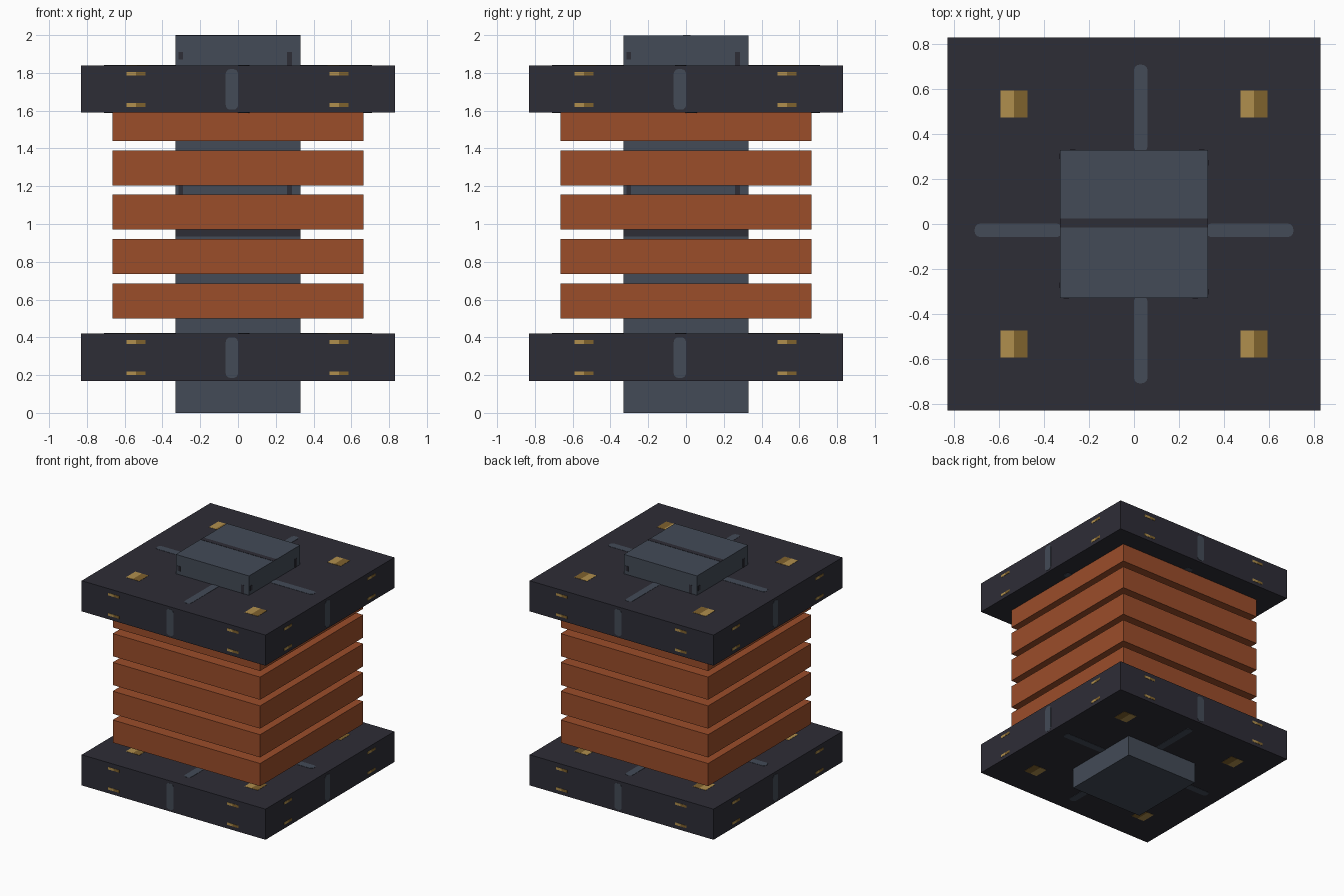
import bpy, bmesh, math
from mathutils import Matrix, Vector

cube = bpy.data.objects.get("Cube")
if cube:
    bpy.data.objects.remove(cube, do_unlink=True)


def material(name, rgb):
    m = bpy.data.materials.new(name)
    m.use_nodes = True
    m.diffuse_color = (*rgb, 1)
    m.node_tree.nodes["Principled BSDF"].inputs["Base Color"].default_value = (*rgb, 1)
    return m


IRON = material("dark iron", (0.027, 0.026, 0.037))
STEEL = material("blue grey steel", (0.056, 0.070, 0.095))
COPPER = material("copper", (0.328, 0.074, 0.023))
BRASS = material("light brass", (0.434, 0.275, 0.074))
BRONZE = material("dark brass", (0.212, 0.122, 0.027))
THICK = 0.002


def finish(name, bm, mats):
    mesh = bpy.data.meshes.new(name)
    bmesh.ops.recalc_face_normals(bm, faces=bm.faces)
    bm.to_mesh(mesh)
    bm.free()
    for m in mats:
        mesh.materials.append(m)
    obj = bpy.data.objects.new(name, mesh)
    bpy.context.collection.objects.link(obj)
    return obj


def block(name, half, z0, z1, mat):
    bm = bmesh.new()
    bmesh.ops.create_cube(bm, size=1)
    bmesh.ops.scale(bm, vec=(2 * half, 2 * half, z1 - z0), verts=bm.verts)
    bmesh.ops.translate(bm, vec=(0, 0, (z0 + z1) / 2), verts=bm.verts)
    return finish(name, bm, [mat])


def inlay(bm, frame, u0, u1, v0, v1, index, radius=0.0):
    """Thin plate with optional round corners, lying in the frame's xy plane."""
    pts = []
    steps = 4 if radius else 0
    corners = ((u1, v1, -1, -1), (u0, v1, 1, -1), (u0, v0, 1, 1), (u1, v0, -1, 1))
    for k, (u, v, su, sv) in enumerate(corners):
        for i in range(steps + 1):
            a = math.pi / 2 * (k + (i / steps if steps else 0))
            pts.append((u + radius * (su + math.cos(a)), v + radius * (sv + math.sin(a)))
                       if radius else (u, v))
    low = [bm.verts.new(frame @ Vector((u, v, -THICK))) for u, v in pts]
    high = [bm.verts.new(frame @ Vector((u, v, THICK))) for u, v in pts]
    faces = [bm.faces.new(low[::-1]), bm.faces.new(high)]
    for i in range(len(pts)):
        j = (i + 1) % len(pts)
        faces.append(bm.faces.new((low[i], low[j], high[j], high[i])))
    for f in faces:
        f.material_index = index


def side_frames(distance):
    """Frames on the four sides, with local x to the right and local y up."""
    for k in range(4):
        yield (Matrix.Rotation(k * math.pi / 2, 4, "Z")
               @ Matrix.Translation((0, -distance, 0))
               @ Matrix.Rotation(math.pi / 2, 4, "X"))


def bolt(bm, frame, u, v, w, h):
    inlay(bm, frame, u - w / 2, u, v - h / 2, v + h / 2, 0)
    inlay(bm, frame, u, u + w / 2, v - h / 2, v + h / 2, 1)


# Square core running through the whole stack
CORE = 0.33
block("core", CORE, 0, 2 - THICK, STEEL)
bm = bmesh.new()
for frame in side_frames(CORE):
    inlay(bm, frame, -CORE, CORE, 0.935, 0.975, 0)
    inlay(bm, frame, -0.315, -0.29, 1.87, 1.91, 0)
    inlay(bm, frame, 0.26, 0.285, 1.84, 1.91, 0)
    inlay(bm, frame, -0.315, -0.29, 1.155, 1.205, 0)
    inlay(bm, frame, 0.26, 0.285, 1.155, 1.205, 0)
inlay(bm, Matrix.Translation((0, 0, 2 - THICK)), -CORE, CORE, -0.015, 0.025, 0)
finish("core_dark_lines", bm, [IRON])

# Copper winding blocks
for i in range(5):
    z = 0.5 + i * 0.235
    block(f"winding_{i + 1}", 0.665, z, z + 0.185, COPPER)

# End plates with inlaid strips and bolts
HALF, DEEP = 0.83, 0.25
for name, base in (("lower", 0.17), ("upper", 1.59)):
    block(f"{name}_plate", HALF, base, base + DEEP, IRON)
    strips, bolts = bmesh.new(), bmesh.new()
    for frame in side_frames(HALF):
        inlay(strips, frame, -0.065, 0, base + 0.015, base + 0.23, 0, 0.025)
        for u in (-0.54, 0.535):
            for v in (0.04, 0.205):
                bolt(bolts, frame, u, base + v, 0.1, 0.02)
    for z, turn in ((base + DEEP, 0), (base, math.pi)):
        frame = Matrix.Translation((0, 0, z)) @ Matrix.Rotation(turn, 4, "X")
        for a, b in ((-0.71, -0.32), (0.32, 0.71)):
            inlay(strips, frame, 0, 0.06, a, b, 0, 0.025)
            inlay(strips, frame, a, b, -0.058, 0.002, 0, 0.025)
        for u in (-0.535, 0.535):
            for v in (-0.535, 0.535):
                bolt(bolts, frame, u, v, 0.12, 0.12)
    finish(f"{name}_plate_strips", strips, [STEEL])
    finish(f"{name}_plate_bolts", bolts, [BRASS, BRONZE])
